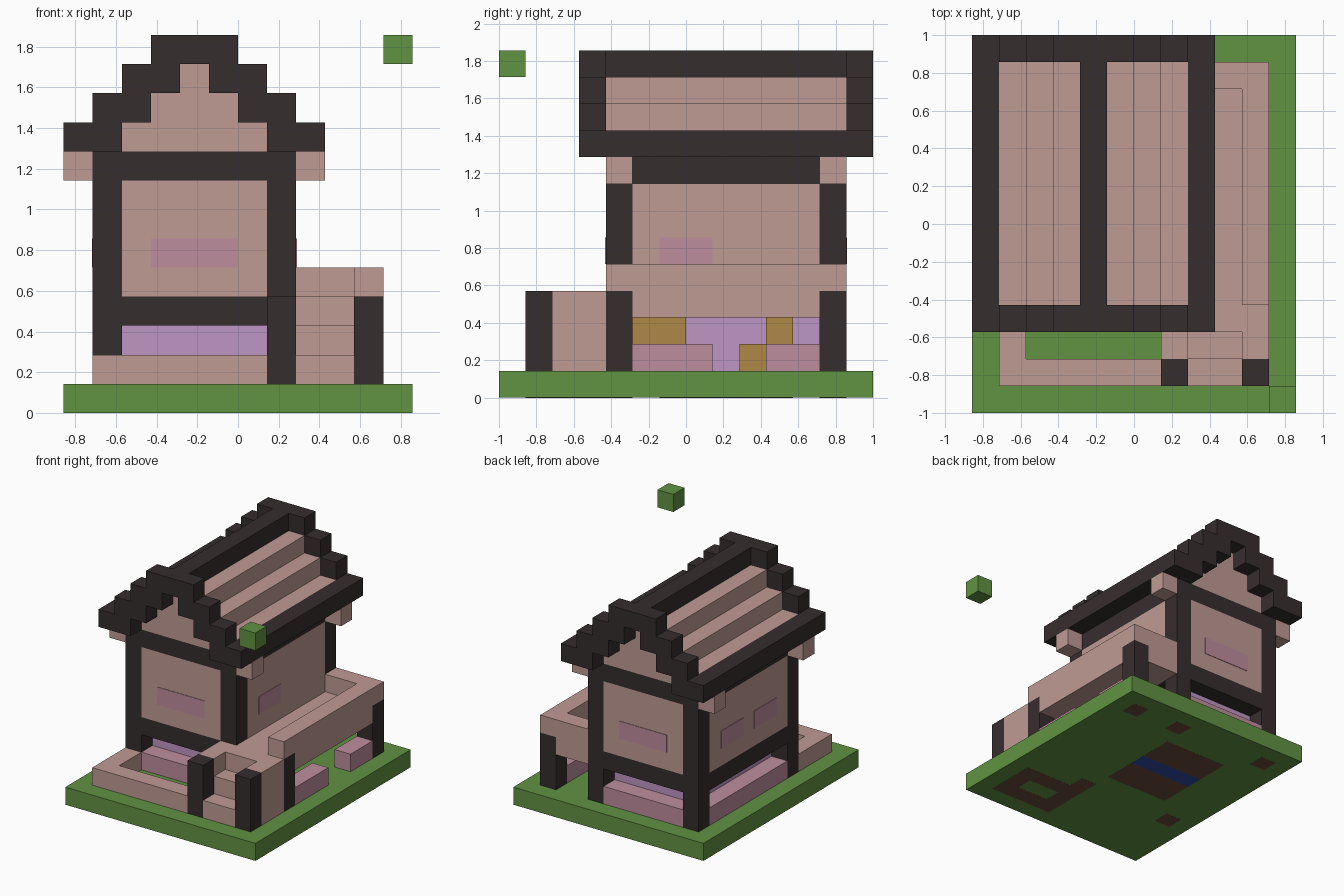
import bpy
import bmesh

cube = bpy.data.objects.get("Cube")
if cube:
    bpy.data.objects.remove(cube, do_unlink=True)

U = 1 / 7  # one block


def material(name, r, g, b):
    lin = [((c / 255 + 0.055) / 1.055) ** 2.4 for c in (r, g, b)] + [1]
    m = bpy.data.materials.new(name)
    m.use_nodes = True
    m.diffuse_color = lin
    m.node_tree.nodes["Principled BSDF"].inputs["Base Color"].default_value = lin
    return m


GRASS = material("grass green", 97, 146, 66)
PLASTER = material("dusty pink", 192, 155, 148)
TIMBER = material("dark timber", 54, 45, 46)
MAUVE = material("mauve", 190, 141, 158)
LILAC = material("lilac", 190, 150, 194)
OCHRE = material("ochre", 176, 136, 70)
EARTH = material("earth brown", 108, 76, 58)
BLUE = material("deep blue", 48, 74, 168)


def blocks(name, mat, *boxes):
    """One object made of boxes, each given as x, y and z ranges in blocks."""
    bm = bmesh.new()
    for x, y, z in boxes:
        vs = bmesh.ops.create_cube(bm, size=1)["verts"]
        for v in vs:
            v.co = [U * (r[0] if c < 0 else r[1]) for c, r in zip(v.co, (x, y, z))]
    mesh = bpy.data.meshes.new(name)
    bm.to_mesh(mesh)
    bm.free()
    mesh.materials.append(mat)
    ob = bpy.data.objects.new(name, mesh)
    bpy.context.collection.objects.link(ob)
    return ob


def cell(a):
    return (a, a + 1)


def cross(z):
    """House plan without its four corner posts."""
    return [((-5, 2), (-2, 5), z), ((-4, 1), (-3, -2), z), ((-4, 1), (5, 6), z)]


# Ground and floating block
blocks("ground", GRASS, ((-6, 6), (-7, 7), (0, 1)))
blocks("floating_block", GRASS, ((5, 6), (-7, -6), (12, 13)))

# House frame and walls
for x in (-5, 1):
    for y in (-3, 5):
        blocks("house_post", TIMBER, (cell(x), cell(y), (1, 9)))
blocks("lower_beams", TIMBER, *cross((3, 4)))
blocks("upper_beams", TIMBER, *cross((8, 9)))
blocks("walls", PLASTER, *cross((4, 8)))

# Ground storey core, outer ledge and boxes under the balcony
blocks("ground_storey", LILAC, ((-4, 1), (-2, 5), (1, 3)))
blocks("ledge", MAUVE, ((-4, 1), (-3, -2), (1, 2)), ((-4, 1), (5, 6), (1, 2)),
       ((-5, -4), (-2, 5), (1, 2)))
blocks("balcony_planters", MAUVE, ((4, 5), (-2, 1), (1, 2)), ((4, 5), (3, 5), (1, 2)))
blocks("stored_crates", OCHRE, ((1, 2), (-2, 0), (2, 3)), ((1, 2), (3, 4), (2, 3)),
       ((1, 2), (2, 3), (1, 2)))

# Thin window panes
T = 0.03
blocks("front_window", MAUVE, ((-3, 0), (-3 - T, -3), (5, 6)))
blocks("back_window", MAUVE, ((-3, 0), (6, 6 + T), (5, 6)))
blocks("left_window", MAUVE, ((2, 2 + T), (-1, 1), (5, 6)))
for y in (-1, 2):
    blocks("right_window", MAUVE, ((-5 - T, -5), (y, y + 2), (5, 6)))

# Stepped roof with raised timber gable trims
blocks("roof_steps", PLASTER,
       *[((-5 + i, 2 - i), (-3, 6), cell(9 + i)) for i in range(3)])
blocks("roof_ridge", TIMBER, ((-2, -1), (-3, 6), (12, 13)))
for x in (-6, 2):
    blocks("roof_eave", TIMBER, (cell(x), (-3, 6), (9, 10)))
    for y in (-3, 5):
        blocks("eave_bracket", PLASTER, (cell(x), cell(y), (8, 9)))
for y in (-4, 6):
    trim = [((-3, 0), cell(y), (12, 13))]
    for i in range(3):
        trim += [((-6 + i, -4 + i), cell(y), cell(9 + i)),
                 ((1 - i, 3 - i), cell(y), cell(9 + i))]
    blocks("gable_trim", TIMBER, *trim)

# Balcony
blocks("balcony_floor", PLASTER, ((2, 4), (-3, 6), (3, 4)), ((4, 5), (-2, 5), (3, 4)))
blocks("balcony_parapet", PLASTER, ((4, 5), (-3, 6), (4, 5)), ((2, 4), (5, 6), (4, 5)))
for y in (-3, 5):
    blocks("balcony_post", TIMBER, ((4, 5), cell(y), (1, 4)))

# Enclosed stair and low garden wall
for x in (1, 4):
    blocks("stair_post", TIMBER, (cell(x), (-6, -5), (1, 4)))
    blocks("stair_wall", PLASTER, (cell(x), (-5, -3), (1, 4)))
blocks("stair_steps", PLASTER, *[((2, 4), cell(-6 + i), (1, 2 + i)) for i in range(3)])
blocks("garden_wall", PLASTER, ((-5, 1), (-6, -5), (1, 2)), ((-5, -4), (-5, -3), (1, 2)))

# Foundations showing under the ground
F = (-0.005, 0.02)
blocks("post_footings", EARTH, *[(cell(x), cell(y), F)
                                 for x, y in ((-5, -3), (-5, 5), (1, 5), (4, 5))])
blocks("stair_footing", EARTH, ((1, 5), (-6, -5), F), ((1, 5), (-4, -3), F),
       ((1, 2), (-5, -4), F), ((4, 5), (-5, -4), F), ((1, 2), (-3, -2), F))
blocks("house_footing", EARTH, ((-3, 1), (-1, 1), F), ((-3, 1), (2, 4), F))
blocks("water_channel", BLUE, ((-3, 1), (1, 2), F))
